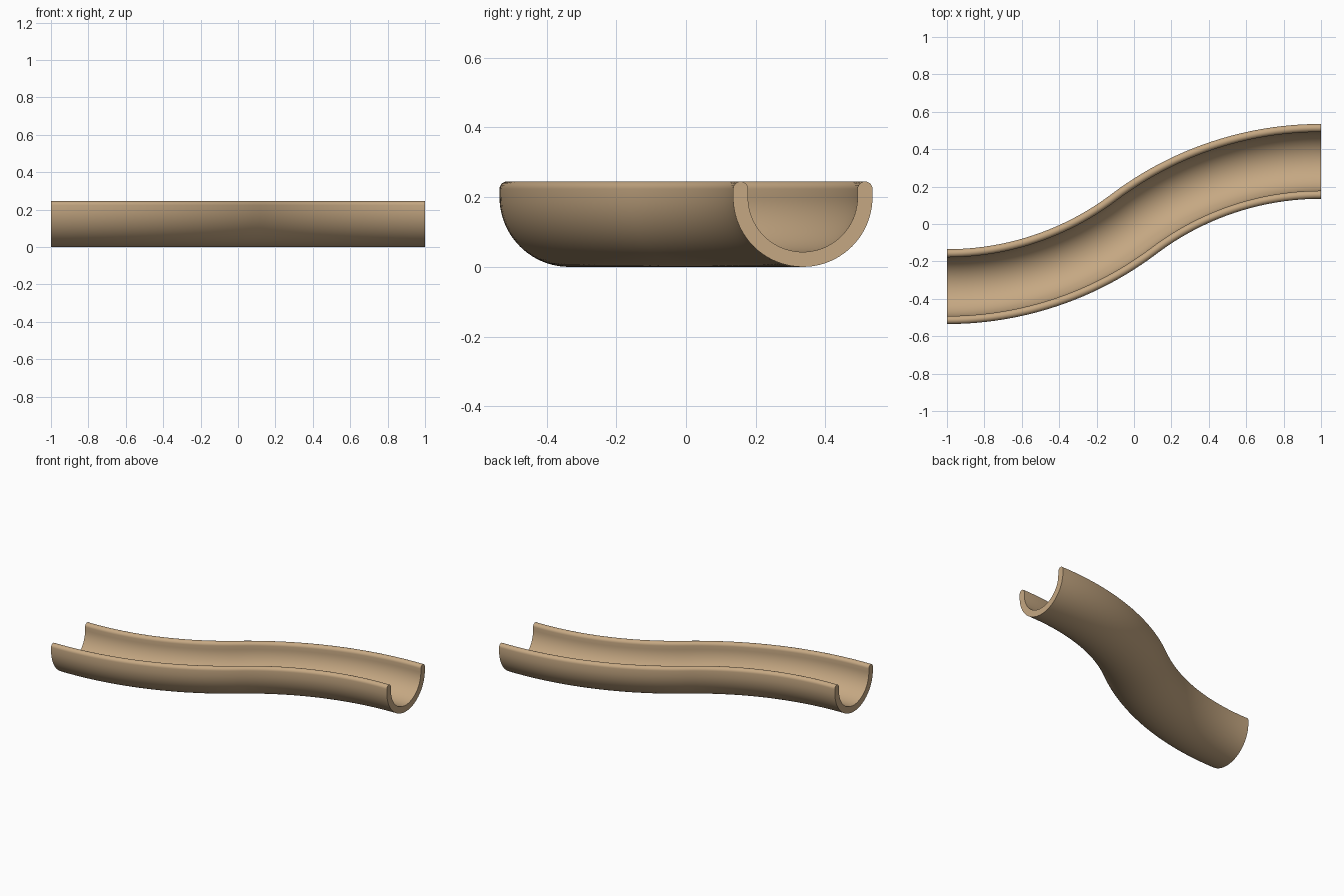
import bpy, bmesh, math

if "Cube" in bpy.data.objects:
    bpy.data.objects.remove(bpy.data.objects["Cube"])

R_OUT, R_IN = 0.2, 0.157              # gutter wall radii
RIM = (R_OUT - R_IN) / 2              # rounded lip radius
LIP_Z = 0.245 - RIM                   # height of the lip centres
OFFSET = 0.335                        # sideways shift of each end
BEND = 2 * math.atan(OFFSET)          # angle of each bend
R_PATH = 1 / math.sin(BEND)           # centreline radius
STEPS = 24


def arc(cx, cz, r, a0, a1, n):
    """Points on an arc in the cross-section, angles in degrees."""
    return [(cx + r * math.cos(math.radians(a0 + (a1 - a0) * i / n)),
             cz + r * math.sin(math.radians(a0 + (a1 - a0) * i / n)))
            for i in range(n + 1)]


# U-shaped cross-section with rounded lips
mid = (R_OUT + R_IN) / 2
profile = (arc(0, R_OUT, R_OUT, 180, 360, 40)
           + arc(mid, LIP_Z, RIM, 0, 180, 12)
           + arc(0, R_OUT, R_IN, 360, 180, 40)
           + arc(-mid, LIP_Z, RIM, 0, 180, 12))

# S-shaped centreline: one bend, then the same bend turned half around
half = []
for i in range(STEPS + 1):
    a = BEND * i / STEPS
    half.append((-1 + R_PATH * math.sin(a), -OFFSET + R_PATH * (1 - math.cos(a)), a))
path = half + [(-x, -y, a) for x, y, a in reversed(half[:-1])]

# Sweep the section along the centreline
bm = bmesh.new()
rings = [[bm.verts.new((x - u * math.sin(a), y + u * math.cos(a), z)) for u, z in profile]
         for x, y, a in path]
n = len(profile)
for r0, r1 in zip(rings, rings[1:]):
    for j in range(n):
        k = (j + 1) % n
        bm.faces.new((r0[j], r0[k], r1[k], r1[j]))

# Flat ends
bm.faces.new(rings[0])
bm.faces.new(rings[-1])
bmesh.ops.recalc_face_normals(bm, faces=bm.faces)

mesh = bpy.data.meshes.new("curved_gutter")
bm.to_mesh(mesh)
bm.free()
gutter = bpy.data.objects.new("curved_gutter", mesh)
bpy.context.collection.objects.link(gutter)

# Tan clay colour
tan = bpy.data.materials.new("tan")
tan.diffuse_color = (0.56, 0.39, 0.225, 1)
tan.use_nodes = True
tan.node_tree.nodes["Principled BSDF"].inputs["Base Color"].default_value = tan.diffuse_color
mesh.materials.append(tan)

bpy.context.view_layer.objects.active = gutter
gutter.select_set(True)
bpy.ops.object.shade_smooth_by_angle(angle=math.radians(35))
